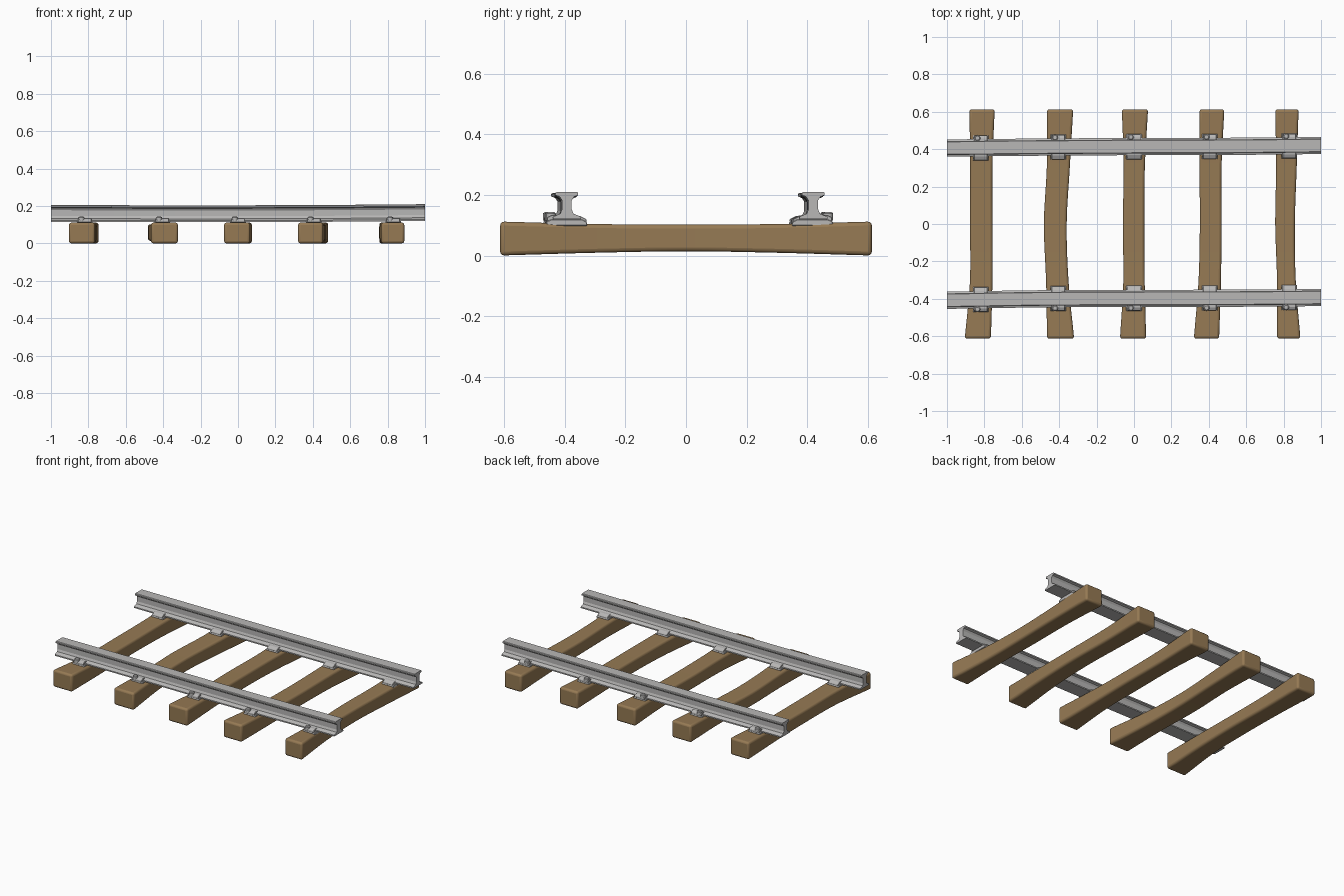
import bpy, bmesh, math

if "Cube" in bpy.data.objects:
    bpy.data.objects.remove(bpy.data.objects["Cube"])


def srgb(r, g, b):
    return tuple(((c / 255 + 0.055) / 1.055) ** 2.4 for c in (r, g, b)) + (1,)


def material(name, rgb):
    m = bpy.data.materials.new(name)
    m.diffuse_color = srgb(*rgb)
    m.use_nodes = True
    m.node_tree.nodes["Principled BSDF"].inputs["Base Color"].default_value = m.diffuse_color
    return m


WOOD = material("brown wood", (150, 122, 84))
STEEL = material("grey steel", (184, 183, 182))


def loft(name, rings, mat, bevel=0, segments=2, smooth=True):
    """Skin equal-sized closed rings of points and cap both ends."""
    bm = bmesh.new()
    vr = [[bm.verts.new(p) for p in ring] for ring in rings]
    n = len(vr[0])
    for a, b in zip(vr, vr[1:]):
        for i in range(n):
            j = (i + 1) % n
            bm.faces.new((a[i], a[j], b[j], b[i]))
    bm.faces.new(vr[0])
    bm.faces.new(vr[-1])
    bmesh.ops.recalc_face_normals(bm, faces=bm.faces[:])
    me = bpy.data.meshes.new(name)
    bm.to_mesh(me)
    bm.free()
    ob = bpy.data.objects.new(name, me)
    bpy.context.collection.objects.link(ob)
    me.materials.append(mat)
    if bevel:
        mod = ob.modifiers.new("soft edges", 'BEVEL')
        mod.width, mod.segments = bevel, segments
        mod.limit_method = 'ANGLE'
        mod.angle_limit = math.radians(40)
    if smooth:
        bpy.ops.object.select_all(action='DESELECT')
        ob.select_set(True)
        bpy.context.view_layer.objects.active = ob
        bpy.ops.object.shade_smooth_by_angle(angle=math.radians(35))
    return ob


def curve(keys, t):
    """Catmull-Rom value through evenly spaced keys, t in 0..1."""
    s = t * (len(keys) - 1)
    i = min(int(s), len(keys) - 2)
    f = s - i
    p1, p2 = keys[i], keys[i + 1]
    p0 = keys[i - 1] if i else 2 * p1 - p2
    p3 = keys[i + 2] if i + 2 < len(keys) else 2 * p2 - p1
    return p1 + 0.5 * f * (p2 - p0 + f * (2 * p0 - 5 * p1 + 4 * p2 - p3
                                          + f * (3 * (p1 - p2) + p3 - p0)))


# Warped wooden sleepers: left and right edge x from front to back
SLEEPERS = [
    ((-.905, -.877, -.877, -.876, -.88), (-.765, -.757, -.757, -.757, -.745)),
    ((-.465, -.470, -.482, -.466, -.465), (-.320, -.350, -.360, -.343, -.325)),
    ((-.075, -.057, -.060, -.055, -.065), (.065, .057, .055, .058, .075)),
    ((.320, .345, .352, .350, .350), (.455, .465, .468, .468, .483)),
    ((.765, .765, .755, .760, .755), (.890, .865, .860, .870, .880)),
]
for k, (left, right) in enumerate(SLEEPERS):
    rings = []
    for i in range(17):
        t = i / 16
        y = -.613 + 1.226 * t
        a, b = curve(left, t), curve(right, t)
        z0 = curve((0, .009, .014, .009, 0), t)
        z1 = curve((.112, .104, .102, .104, .112), t)
        rings.append([(a, y, z0), (b, y, z0), (b, y, z1), (a, y, z1)])
    loft(f"sleeper_{k + 1}", rings, WOOD, .013, 3)

# Rails: I-shaped half profile (offset from centre, height above foot)
HALF = [(.046, 0), (.046, .008), (.022, .018), (.016, .032), (.016, .062),
        (.024, .074), (.037, .079), (.037, .087), (.033, .09)]
PROFILE = HALF + [(-u, z) for u, z in reversed(HALF)]
RAIL_Y = {"back": (.406, .411, .414, .415, .420),
          "front": (-.408, -.400, -.398, -.397, -.393)}
RAIL_Z = (.116, .114, .114, .116, .120)
for side, ys in RAIL_Y.items():
    rings = []
    for i in range(13):
        t = i / 12
        cy, cz = curve(ys, t), curve(RAIL_Z, t)
        rings.append([(-1 + 2 * t, cy + u, cz + z) for u, z in PROFILE])
    loft(f"{side}_rail", rings, STEEL, smooth=False)

# Fixings at each crossing: bed plate, two clips and an outer bolt
BED = [(-.068, .098), (-.068, .110), (-.052, .119), (.050, .119),
       (.066, .112), (.066, .098)]
OUTER_CLIP = [(.030, .118), (.030, .134), (.048, .134), (.064, .126), (.064, .112)]
INNER_CLIP = [(-.030, .118), (-.030, .132), (-.046, .130), (-.066, .120), (-.066, .110)]
for side, ys in RAIL_Y.items():
    sgn = 1 if side == "back" else -1
    for k, x in enumerate((-.82, -.405, 0, .405, .83)):
        cy = curve(ys, (x + 1) / 2)

        def block(name, prof, half):
            rings = [[(x + d, cy + sgn * u, z) for u, z in prof] for d in (-half, half)]
            loft(f"{side}_{name}_{k + 1}", rings, STEEL, .002, 1, False)

        block("bed_plate", BED, .042)
        block("outer_clip", OUTER_CLIP, .036)
        block("inner_clip", INNER_CLIP, .036)
        bx, by = x - .017, cy + sgn * .051
        rings = [[(bx + r * math.cos(a * math.tau / 12), by + r * math.sin(a * math.tau / 12), z)
                  for a in range(12)]
                 for r, z in ((.016, .115), (.016, .139), (.011, .143))]
        loft(f"{side}_bolt_{k + 1}", rings, STEEL)
